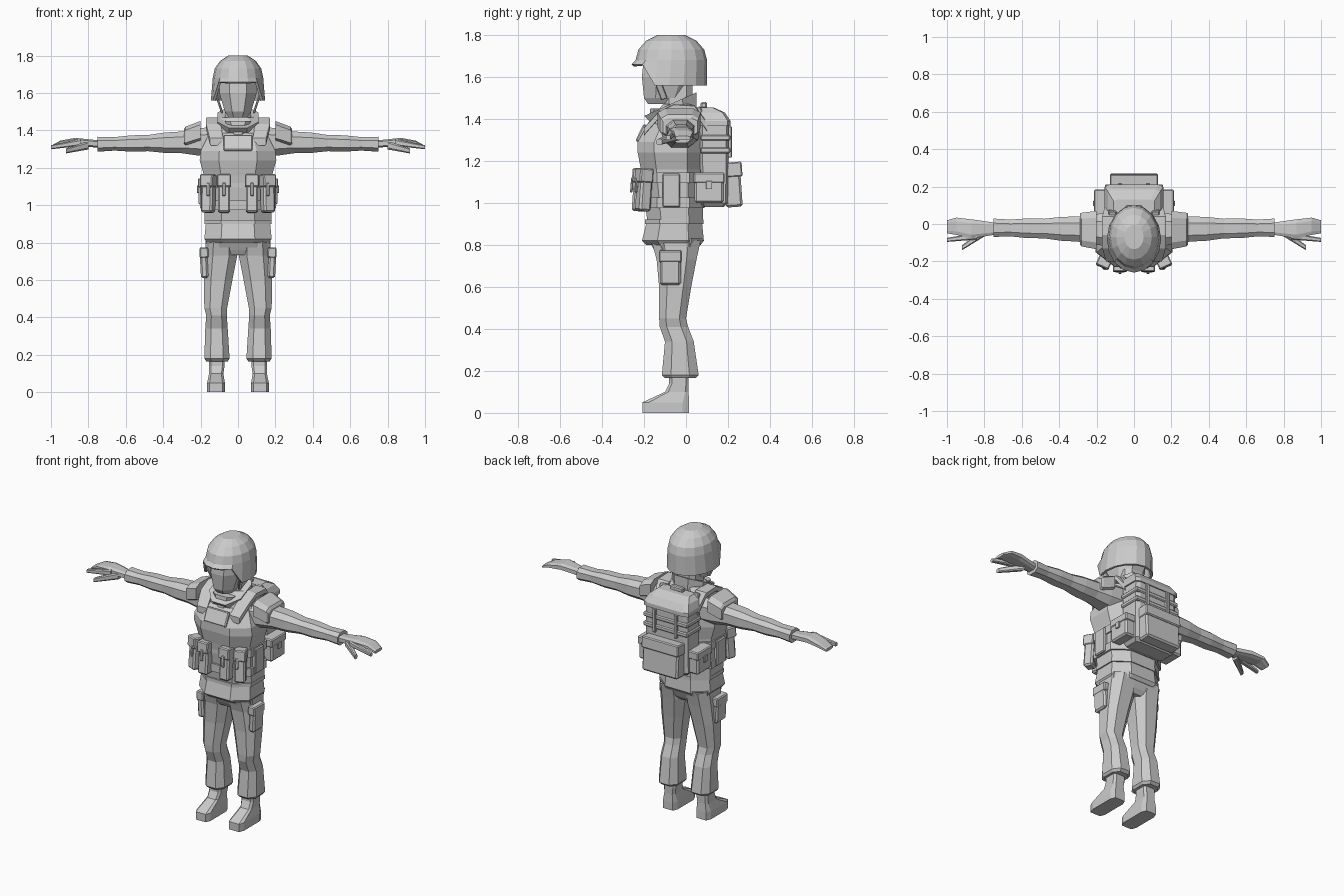
import bpy, bmesh, math
from mathutils import Matrix, Vector, Euler

cube = bpy.data.objects.get("Cube")
if cube:
    bpy.data.objects.remove(cube, do_unlink=True)

shade = .6
grey = bpy.data.materials.new("plain grey")
grey.use_nodes = True
grey.diffuse_color = (shade, shade, shade, 1)
grey.node_tree.nodes["Principled BSDF"].inputs["Base Color"].default_value = grey.diffuse_color


def finish(name, bm, mirror):
    bmesh.ops.recalc_face_normals(bm, faces=bm.faces)
    mesh = bpy.data.meshes.new(name)
    bm.to_mesh(mesh)
    bm.free()
    mesh.materials.append(grey)
    part = bpy.data.objects.new(name, mesh)
    bpy.context.collection.objects.link(part)
    if mirror:
        part.modifiers.new("mirror", 'MIRROR')
    return part


def outline(flat, sides):
    """Unit section: an ellipse, or a rectangle with cut corners."""
    if sides:
        angles = [math.tau * i / sides for i in range(sides)]
        return [(math.cos(angle), math.sin(angle)) for angle in angles]
    return [(1, -flat), (1, flat), (flat, 1), (-flat, 1), (-1, flat), (-1, -flat), (-flat, -1), (flat, -1)]


def band(z, half, front, back):
    """Horizontal ring centred on the body."""
    return z, -half, half, front, back


def limb(z, inner, outer, front, back):
    """Horizontal ring on the left side."""
    return z, inner, outer, front, back


def reach(x, front, back, low, high):
    """Upright ring across an arm."""
    return x, front, back, low, high


def over(y, inner, outer, low, high):
    """Upright ring across a strap."""
    return y, inner, outer, low, high


def loft(name, rings, axis='z', flat=.6, sides=0, mirror=False, tilt=0, open_start=False):
    """Skin a row of rings placed along one axis."""
    bm = bmesh.new()
    loops = []
    for place, low_a, high_a, low_b, high_b in rings:
        loop = []
        for u, v in outline(flat, sides):
            a = (low_a + high_a + u * (high_a - low_a)) / 2
            lean = v * (high_b - low_b) / 2
            b = (low_b + high_b) / 2 + lean
            spots = {'z': (a, b, place + tilt * lean), 'x': (place, a, b), 'y': (a, place, b)}
            loop.append(bm.verts.new(spots[axis]))
        loops.append(loop)
    for lower, upper in zip(loops, loops[1:]):
        for i in range(len(lower)):
            bm.faces.new((lower[i - 1], lower[i], upper[i], upper[i - 1]))
    if not open_start:
        bm.faces.new(loops[0])
    bm.faces.new(loops[-1])
    return finish(name, bm, mirror)


def box(name, centre, size, pitch=0, roll=0, yaw=0, bevel=.006, mirror=True):
    bm = bmesh.new()
    turn = Euler([math.radians(angle) for angle in (pitch, roll, yaw)]).to_matrix().to_4x4()
    matrix = Matrix.Translation(centre) @ turn @ Matrix.Diagonal((*size, 1))
    bmesh.ops.create_cube(bm, size=1, matrix=matrix)
    bmesh.ops.bevel(bm, geom=bm.edges[:], offset=bevel, segments=1, affect='EDGES')
    return finish(name, bm, mirror)


def pouch(name, centre, size, flap=.3, lip=.008, mirror=True, **turns):
    """A bevelled bag with a slightly larger flap over its top."""
    width, depth, height = size
    box(name, centre, size, bevel=.01, mirror=mirror, **turns)
    top = Vector(centre) + Vector((0, 0, height * (1 - flap) / 2))
    box(name + "_flap", top, (width + lip, depth + lip, height * flap + lip), mirror=mirror, **turns)


def finger(name, base, tip, thick):
    """A tapering mirrored digit from knuckle to tip."""
    rings = []
    for (x, y, z), radius in ((base, thick), (tip, thick * .6)):
        rings.append(reach(x, front=y - radius, back=y + radius, low=z - radius, high=z + radius))
    loft(name, rings, axis='x', mirror=True)


# Head, neck and collar
loft("head", [band(z=1.47, half=.05, front=-.18, back=-.08), band(z=1.5, half=.07, front=-.2, back=0),
              band(z=1.6, half=.1, front=-.21, back=.05), band(z=1.7, half=.1, front=-.2, back=.06)], flat=.45)
loft("neck", [band(z=z, half=.07, front=-.11, back=.03) for z in (1.36, 1.56)])
loft("collar", [band(z=1.4, half=.1, front=-.14, back=.05),
                band(z=1.47, half=.11, front=-.2, back=.05)], tilt=.45, flat=.45)
loft("scarf_front", [band(z=1.35, half=.02, front=-.18, back=-.1),
                     band(z=1.45, half=.07, front=-.17, back=-.08)])

# Helmet dome with a rim raised over the face
dome = [band(z=1.56, half=.145, front=-.26, back=.1)]
for step in range(4):
    angle = step * math.pi / 8
    spread = math.cos(angle)
    dome.append(band(z=1.68 + .13 * math.sin(angle), half=.135 * spread,
                     front=-.07 - .17 * spread, back=-.07 + .17 * spread))
helmet = loft("helmet", dome, sides=16, open_start=True)
for vert in helmet.data.vertices:
    if vert.co.y < -.17 and vert.co.z < 1.6:
        vert.co.z += .1
shell = helmet.modifiers.new("thickness", 'SOLIDIFY')
shell.thickness = .014
shell.offset = -1
box("chin_strap", centre=(.1, -.12, 1.54), size=(.012, .03, .1), pitch=20, roll=18, bevel=.003)

# Jacket, vest and belts
loft("jacket", [band(z=.8, half=.165, front=-.19, back=.07), band(z=.82, half=.18, front=-.21, back=.085),
                band(z=.92, half=.17, front=-.185, back=.075), band(z=1.35, half=.17, front=-.17, back=.06),
                band(z=1.43, half=.16, front=-.14, back=.05), band(z=1.47, half=.1, front=-.11, back=.04)], flat=.5)
loft("vest", [band(z=.92, half=.178, front=-.185, back=.08), band(z=1.16, half=.182, front=-.215, back=.08),
              band(z=1.24, half=.205, front=-.23, back=.085), band(z=1.29, half=.2, front=-.23, back=.085),
              band(z=1.37, half=.16, front=-.185, back=.085), band(z=1.385, half=.13, front=-.17, back=.07)], flat=.5)
for middle in (1, 1.12):
    loft("waist_belt", [band(z=middle + edge, half=.19, front=-.21, back=.088) for edge in (-.025, .025)], flat=.52)
loft("hem_band", [band(z=z, half=.18, front=-.195, back=.083) for z in (.9, .922)], flat=.5)
box("chest_panel", centre=(0, -.208, 1.33), size=(.155, .03, .09), pitch=-26, mirror=False)
loft("shoulder_straps", [over(y=-.2, inner=.08, outer=.15, low=1.32, high=1.36),
                         over(y=-.13, inner=.09, outer=.17, low=1.4, high=1.435),
                         over(y=-.06, inner=.095, outer=.17, low=1.435, high=1.47),
                         over(y=.04, inner=.095, outer=.17, low=1.43, high=1.465),
                         over(y=.1, inner=.085, outer=.155, low=1.34, high=1.385)], axis='y', flat=.8, mirror=True)

# Front and side pouches
for x, y, yaw in ((.075, -.222, 0), (.158, -.2, 24)):
    pouch("magazine_pouch", centre=(x, y, 1.06), size=(.066, .06, .2), pitch=-4, yaw=yaw)
    box("flap_tab", centre=(x, y - .036, 1.085), size=(.018, .012, .07), pitch=-4, yaw=yaw, bevel=.003)
box("side_pouch", centre=(.188, -.07, 1.06), size=(.03, .085, .16))

# Sleeves narrow toward the wrist, with alternating folds
sleeve = []
for step in range(8):
    along = step / 7
    swell = .045 * (1 - along) ** 2 + .005 * (step % 2)
    depth, height = .044 + swell, .035 + swell
    y, z = -.03 + .01 * along, 1.34 - .014 * along
    sleeve.append(reach(x=.12 + .63 * along, front=y - depth, back=y + depth, low=z - height, high=z + height))
loft("sleeves", sleeve, axis='x', flat=.5, mirror=True)
loft("shoulder_pads", [reach(x=.2, front=-.135, back=.07, low=1.34, high=1.45),
                       reach(x=.28, front=-.12, back=.06, low=1.315, high=1.42),
                       reach(x=.29, front=-.11, back=.055, low=1.32, high=1.405)], axis='x', flat=.65, mirror=True)

# Hands
loft("palms", [reach(x=.73, front=-.055, back=.005, low=1.305, high=1.345),
               reach(x=.87, front=-.078, back=.025, low=1.32, high=1.36),
               reach(x=.95, front=-.058, back=.034, low=1.318, high=1.345),
               reach(x=1, front=-.05, back=.02, low=1.3, high=1.318)], axis='x', mirror=True)
finger("index_fingers", base=(.84, -.065, 1.335), tip=(1, -.085, 1.31), thick=.018)
finger("thumbs", base=(.8, -.045, 1.32), tip=(.92, -.127, 1.29), thick=.022)

# Trousers with thigh pockets
loft("pelvis", [band(z=.735, half=.09, front=-.13, back=.03), band(z=.76, half=.165, front=-.145, back=.05),
                band(z=.83, half=.17, front=-.18, back=.08)])
loft("trouser_legs", [limb(z=.165, inner=.055, outer=.17, front=-.1, back=.045),
                      limb(z=.18, inner=.045, outer=.18, front=-.115, back=.06),
                      limb(z=.34, inner=.055, outer=.175, front=-.1, back=.037),
                      limb(z=.41, inner=.06, outer=.17, front=-.125, back=.01),
                      limb(z=.45, inner=.058, outer=.18, front=-.128, back=0),
                      limb(z=.6, inner=.03, outer=.183, front=-.128, back=.025),
                      limb(z=.73, inner=.004, outer=.178, front=-.14, back=.05),
                      limb(z=.82, inner=.004, outer=.172, front=-.165, back=.07)], flat=.5, mirror=True)
pouch("thigh_pocket", centre=(.182, -.075, .69), size=(.04, .1, .16), roll=3)

# Boots
loft("boots", [limb(z=0, inner=.07, outer=.165, front=-.208, back=.015),
               limb(z=.05, inner=.07, outer=.165, front=-.208, back=.015),
               limb(z=.1, inner=.078, outer=.155, front=-.1, back=.012),
               limb(z=.14, inner=.072, outer=.155, front=-.08, back=.013),
               limb(z=.2, inner=.072, outer=.155, front=-.08, back=.013)], flat=.72, mirror=True)

# Backpack with lid, bands, pouches and handle
loft("backpack", [band(z=.98, half=.13, front=.08, back=.18), band(z=1, half=.148, front=.07, back=.2),
                  band(z=1.37, half=.148, front=.065, back=.205)], flat=.82)
loft("backpack_lid", [band(z=1.365, half=.157, front=.065, back=.212), band(z=1.39, half=.157, front=.065, back=.212),
                      band(z=1.43, half=.14, front=.06, back=.185), band(z=1.455, half=.11, front=.06, back=.13)], flat=.82)
for z in (1.25, 1.31):
    box("pack_band", centre=(0, .14, z), size=(.312, .142, .028), mirror=False)
box("pack_buckle", centre=(.075, .208, 1.29), size=(.022, .02, .15), bevel=.004)
pouch("rear_pouch", centre=(0, .223, 1.085), size=(.25, .08, .21), pitch=4, mirror=False)
pouch("pack_side_pouch", centre=(.175, .11, 1.07), size=(.07, .14, .14))
box("pack_side_tab", centre=(.214, .11, 1.085), size=(.01, .03, .04), bevel=.002)
box("pack_handle", centre=(0, .085, 1.465), size=(.09, .03, .03), mirror=False)
box("pack_strap", centre=(.115, .075, 1.4), size=(.045, .03, .12), pitch=20)
